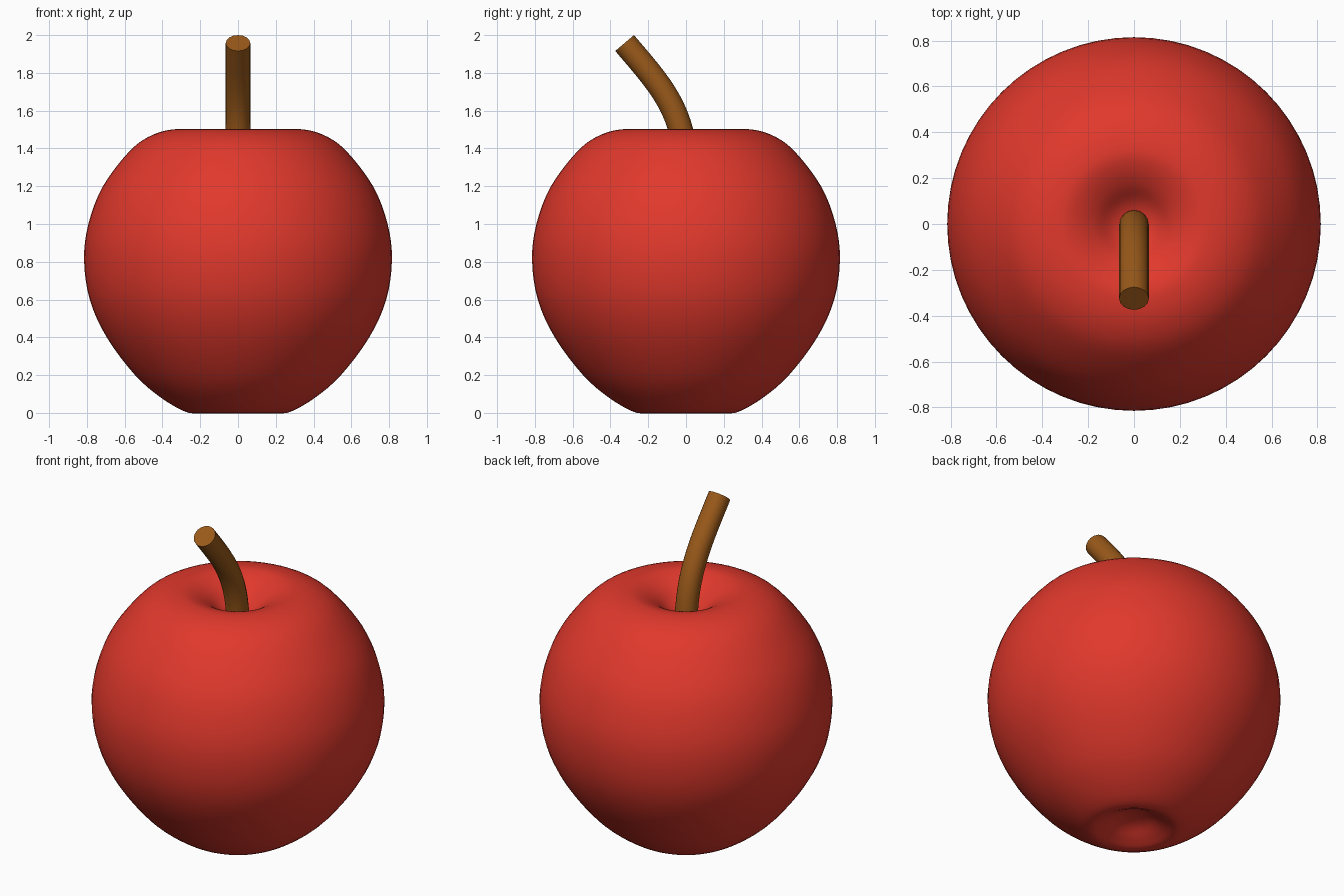
import bpy, bmesh, math
from mathutils import Vector

if "Cube" in bpy.data.objects:
    bpy.data.objects.remove(bpy.data.objects["Cube"])


def material(name, color):
    m = bpy.data.materials.new(name)
    m.diffuse_color = (*color, 1)
    m.use_nodes = True
    m.node_tree.nodes["Principled BSDF"].inputs["Base Color"].default_value = m.diffuse_color
    return m


def smooth_path(points, steps):
    """Catmull-Rom curve through (radius, height) points, level at both poles."""
    p = [Vector(q) for q in points]
    p = [Vector((-p[1].x, p[1].y))] + p + [Vector((-p[-2].x, p[-2].y))]
    out = []
    for a, b, c, d in zip(p, p[1:], p[2:], p[3:]):
        for i in range(steps):
            t = i / steps
            out.append(0.5 * (2 * b + (c - a) * t + (2 * a - 5 * b + 4 * c - d) * t**2
                              + (3 * b - a - 3 * c + d) * t**3))
    return out + [p[-2]]


# Fruit body: profile from bottom dimple over the belly into the stem hollow
profile = [(0, 0.08), (0.09, 0.065), (0.18, 0.018), (0.26, 0.0), (0.40, 0.075),
           (0.545, 0.20), (0.695, 0.40), (0.785, 0.60), (0.815, 0.81),
           (0.792, 1.0), (0.715, 1.2), (0.57, 1.39), (0.45, 1.473), (0.33, 1.502),
           (0.25, 1.488), (0.17, 1.445), (0.09, 1.38), (0, 1.355)]
bm = bmesh.new()
verts = [bm.verts.new((p.x, 0, p.y)) for p in smooth_path(profile, 4)]
edges = [bm.edges.new(pair) for pair in zip(verts, verts[1:])]
bmesh.ops.spin(bm, geom=verts + edges, cent=(0, 0, 0), axis=(0, 0, 1),
               angle=math.tau, steps=64, use_duplicate=False)
bmesh.ops.remove_doubles(bm, verts=bm.verts, dist=0.0005)
bmesh.ops.recalc_face_normals(bm, faces=bm.faces)
mesh = bpy.data.meshes.new("fruit_body")
bm.to_mesh(mesh)
bm.free()
mesh.shade_smooth()
mesh.materials.append(material("red_skin", (0.75, 0.04, 0.025)))
bpy.context.collection.objects.link(bpy.data.objects.new("fruit_body", mesh))

# Stem: round tube bending to the front, with a flat cut end
curve = bpy.data.curves.new("stem", "CURVE")
curve.dimensions = "3D"
curve.bevel_depth = 0.065
curve.bevel_resolution = 6
curve.use_fill_caps = True
curve.resolution_u = 16
spline = curve.splines.new("BEZIER")
spline.bezier_points.add(1)
path = [((0, 1.0), (0, 1.27), (0, 1.6)),
        ((-0.14, 1.74), (-0.325, 1.958), (-0.5, 2.16))]
for bp, pts in zip(spline.bezier_points, path):
    bp.handle_left_type = bp.handle_right_type = "FREE"
    bp.handle_left, bp.co, bp.handle_right = [(0, y, z) for y, z in pts]
stem = bpy.data.objects.new("stem", curve)
bpy.context.collection.objects.link(stem)
curve.materials.append(material("brown_bark", (0.32, 0.10, 0.01)))
bpy.context.view_layer.objects.active = stem
stem.select_set(True)
bpy.ops.object.convert(target="MESH")

# Weld the caps so the stem is one closed surface
stem = bpy.context.view_layer.objects.active
bm = bmesh.new()
bm.from_mesh(stem.data)
bmesh.ops.remove_doubles(bm, verts=bm.verts, dist=0.0005)
bmesh.ops.recalc_face_normals(bm, faces=bm.faces)
bm.to_mesh(stem.data)
bm.free()
bpy.ops.object.shade_smooth_by_angle()
